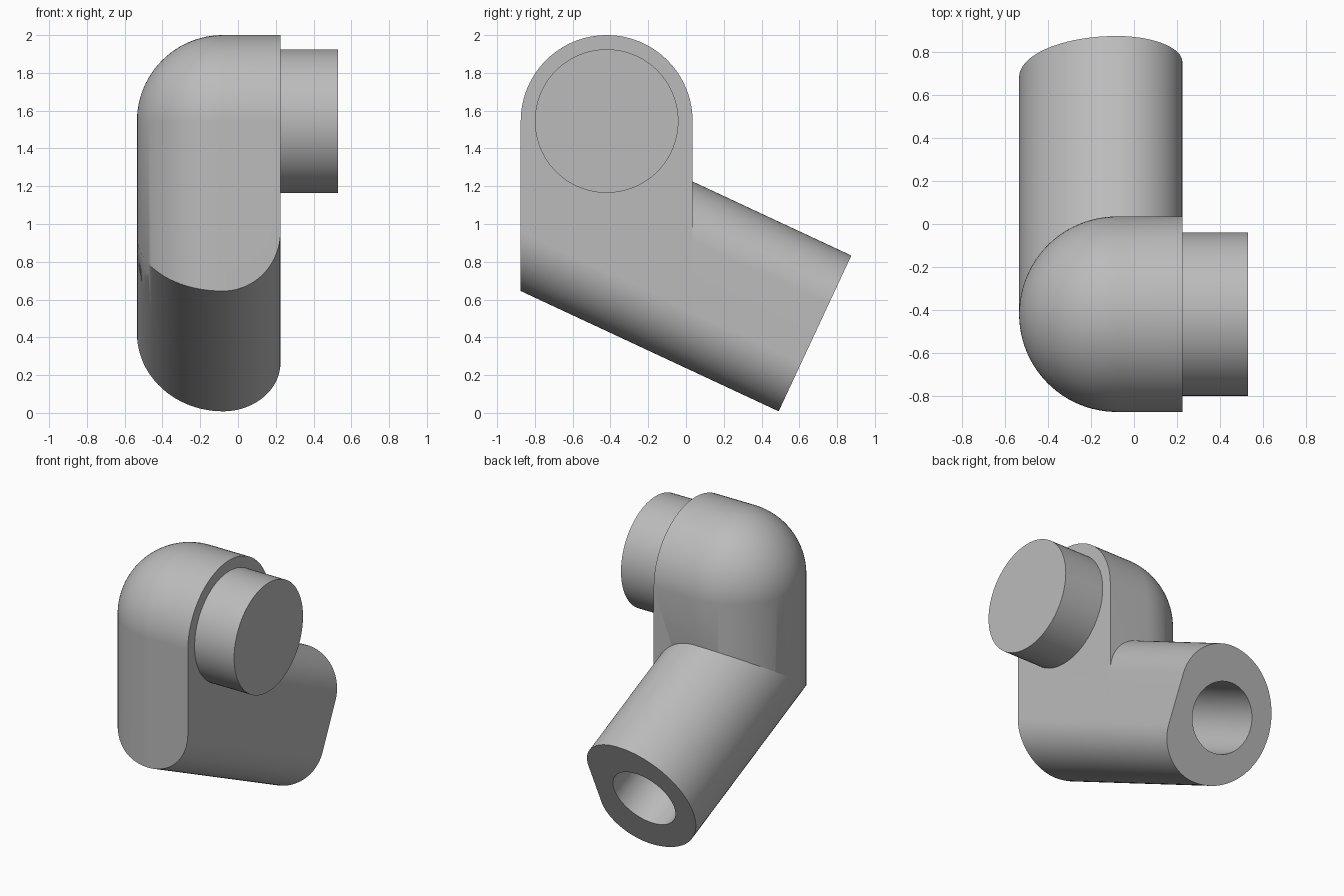
import bpy, bmesh
from math import sin, cos, tan, pi, radians
from mathutils import Vector

cube = bpy.data.objects.get("Cube")
if cube:
    bpy.data.objects.remove(cube, do_unlink=True)

grey = bpy.data.materials.new("plain_grey")
grey.use_nodes = True
grey.diffuse_color = (0.5, 0.5, 0.5, 1)
grey.node_tree.nodes["Principled BSDF"].inputs["Base Color"].default_value = (0.5, 0.5, 0.5, 1)

R = 0.455                                # radius of both limbs
CX, CY, CZ = -0.08, -0.42, 1.545         # centre of the rounded top
FLAT = 0.225                             # flat side of the elbow
TILT = radians(25)
ALONG = Vector((0, cos(TILT), -sin(TILT)))   # arm direction
ACROSS = Vector((0, sin(TILT), cos(TILT)))   # arm's own up
X, Y, Z = Vector((1, 0, 0)), Vector((0, 1, 0)), Vector((0, 0, 1))
BEND = Vector((CX, CY, 0.935))           # where the limb axes cross
ARM = 1.217
DEPTH = 0.8


def arc(cx, cy, rx, ry, a, b, n):
    """Points on an elliptical arc, angles in degrees."""
    angles = [radians(a + (b - a) * i / n) for i in range(n + 1)]
    return [(cx + rx * cos(t), cy + ry * sin(t)) for t in angles]


def make(name, bm):
    bmesh.ops.remove_doubles(bm, verts=bm.verts, dist=1e-5)
    bmesh.ops.recalc_face_normals(bm, faces=bm.faces)
    mesh = bpy.data.meshes.new(name)
    bm.to_mesh(mesh)
    bm.free()
    mesh.materials.append(grey)
    obj = bpy.data.objects.new(name, mesh)
    bpy.context.collection.objects.link(obj)
    return obj


def prism(name, points, origin, u, v, direction, start, end):
    """Closed profile in the u, v plane, swept along direction."""
    bm = bmesh.new()
    ring = [bm.verts.new(origin + u * a + v * b + direction * start) for a, b in points]
    face = bm.faces.new(ring)
    swept = bmesh.ops.extrude_face_region(bm, geom=[face], use_keep_orig=True)["geom"]
    moved = [g for g in swept if isinstance(g, bmesh.types.BMVert)]
    bmesh.ops.translate(bm, verts=moved, vec=direction * (end - start))
    return make(name, bm)


def lathe_x(name, points):
    """Spin an (x, radius) profile about the horizontal axis of the top."""
    bm = bmesh.new()
    verts = [bm.verts.new((x, CY, CZ + r)) for x, r in points]
    edges = [bm.edges.new(pair) for pair in zip(verts, verts[1:])]
    bmesh.ops.spin(bm, geom=verts + edges, cent=(0, CY, CZ), axis=X,
                   angle=2 * pi, steps=96, use_merge=False)
    return make(name, bm)


def boolean(obj, cutter, operation):
    mod = obj.modifiers.new(operation.lower(), "BOOLEAN")
    mod.operation, mod.object, mod.solver = operation, cutter, "EXACT"
    bpy.context.view_layer.objects.active = obj
    bpy.ops.object.modifier_apply(modifier=mod.name)


# Rounded top: quarter dome running into a short horizontal barrel
dome = lathe_x("rounded_top", arc(CX, 0, R, R, 180, 90, 24) + [(FLAT, R), (FLAT, 0)])

# Round peg on the flat side
peg = lathe_x("side_peg", [(FLAT - 0.02, 0), (FLAT - 0.02, 0.38), (0.53, 0.38), (0.53, 0)])

# Upright limb: D-shaped section
width = FLAT - CX
d_shape = arc(0, 0, R, R, 90, 270, 48) + [(width, -R), (width, R)]
column = prism("upright_limb", d_shape, Vector((CX, CY, 0)), X, Y, Z, 0.1, CZ)

# Sloping limb: half round on one side, softly cornered flat on the other
soft = 0.285
upper = arc(0, R - soft, width, soft, 0, 90, 24)
lower = arc(0, soft - R, width, soft, -90, 0, 24)
arm_shape = upper + arc(0, 0, R, R, 90, 270, 48)[1:-1] + lower
arm = prism("sloping_limb", arm_shape, BEND, X, ACROSS, ALONG, 0, ARM)

# Trim the foot of the upright to the underside of the sloping limb
under = arc(0, 0, R, R, 180, 270, 24)[1:-1] + lower
trim_shape = [(1, 2), (-1, 2), (-1, 0), (-R, 0)] + under[:-1] + [(width, soft - R), (1, soft - R)]
trim = prism("trim_helper", trim_shape, BEND, X, ACROSS, ALONG, -2, 2)
boolean(column, trim, "INTERSECT")

# Blind bore in the end of the sloping limb
bore = prism("bore_helper", arc(-0.075, 0, 0.232, 0.232, 0, 360, 64)[:-1],
             BEND, X, ACROSS, ALONG, ARM - DEPTH, ARM + 0.1)
for part in (arm, column):
    boolean(part, bore, "DIFFERENCE")

for helper in (trim, bore):
    helper.hide_render = True
    bpy.data.objects.remove(helper, do_unlink=True)

for part in (dome, peg, column, arm):
    bpy.ops.object.select_all(action="DESELECT")
    part.select_set(True)
    bpy.context.view_layer.objects.active = part
    bpy.ops.object.shade_smooth_by_angle(angle=radians(30))
